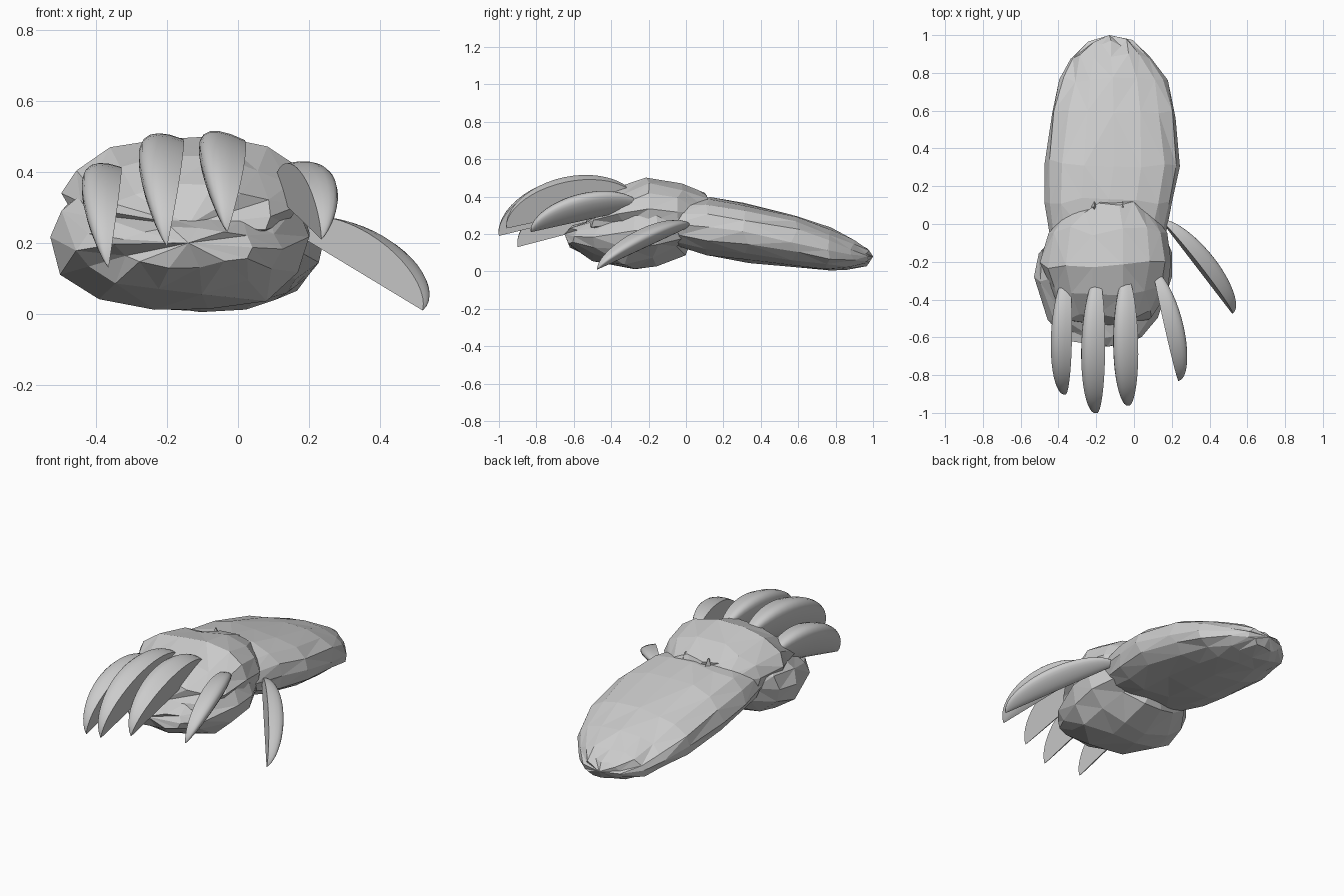
import bpy, bmesh, math, random
from mathutils import Vector

random.seed(4)
cube = bpy.data.objects.get("Cube")
if cube:
    bpy.data.objects.remove(cube)

grey = bpy.data.materials.new("plain grey")
grey.use_nodes = True
grey.diffuse_color = (0.6, 0.6, 0.6, 1)
grey.node_tree.nodes["Principled BSDF"].inputs["Base Color"].default_value = (0.6, 0.6, 0.6, 1)


def finish(bm, name):
    bmesh.ops.recalc_face_normals(bm, faces=bm.faces)
    mesh = bpy.data.meshes.new(name)
    bm.to_mesh(mesh)
    bm.free()
    mesh.materials.append(grey)
    obj = bpy.data.objects.new(name, mesh)
    bpy.context.collection.objects.link(obj)
    return obj


def bridge(bm, rings):
    n = len(rings[0])
    for a, b in zip(rings, rings[1:]):
        for i in range(n):
            j = (i + 1) % n
            bm.faces.new((a[i], a[j], b[j], b[i]))


def faceted_loft(name, sections, front, back, sides, jitter, power):
    """Sections are (y, left x, right x, bottom z, top z); ends close to points."""
    bm = bmesh.new()
    rings = []
    for y, x0, x1, z0, z1 in sections:
        ring = []
        for i in range(sides):
            a = math.tau * i / sides
            c, s = math.cos(a), math.sin(a)
            # a power below one makes the oval boxier
            c = math.copysign(abs(c) ** power, c)
            s = math.copysign(abs(s) ** power, s)
            wob = [random.uniform(-jitter, jitter) for _ in range(3)]
            ring.append(bm.verts.new((
                (x0 + x1) / 2 + c * (x1 - x0) / 2 + wob[0] * 0.5,
                y + wob[1] * 1.5,
                max(0, (z0 + z1) / 2 + s * (z1 - z0) / 2 + wob[2] * 0.5))))
        rings.append(ring)
    bridge(bm, rings)
    for ring, point in ((rings[0], front), (rings[-1], back)):
        tip = bm.verts.new(point)
        for i in range(sides):
            bm.faces.new((ring[i], ring[(i + 1) % sides], tip))
    bmesh.ops.triangulate(bm, faces=bm.faces)
    return finish(bm, name)


def claw(name, base, tip, lean, height, thickness, steps=22, arc=12):
    """Half-moon claw: one flat side standing on the chord, the other side rounded.
    A negative thickness puts the rounded side on the other hand."""
    base, tip = Vector(base), Vector(tip)
    axis = (tip - base).normalized()
    up = Vector(lean)
    up = (up - axis * up.dot(axis)).normalized()
    side = axis.cross(up)
    bm = bmesh.new()
    rings = []
    for k in range(steps + 1):
        t = 0.5 - 0.5 * math.cos(math.pi * (0.02 + 0.96 * k / steps))
        size = (4 * t * (1 - t)) ** 0.55
        ring = []
        for i in range(arc + 1):
            a = math.pi * i / arc
            # teardrop section: fuller near the ridge, sharp on the chord
            out = thickness * size * math.sin(a) ** 0.9 * (0.85 + 0.25 * math.cos(a))
            rise = height * size * (0.5 + 0.5 * math.cos(a) + 0.16 * math.sin(a))
            ring.append(bm.verts.new(base.lerp(tip, t) + side * out + up * rise))
        rings.append(ring)
    bridge(bm, rings)
    bm.faces.new(rings[0])
    bm.faces.new(rings[-1])
    obj = finish(bm, name)
    bpy.ops.object.select_all(action="DESELECT")
    obj.select_set(True)
    bpy.context.view_layer.objects.active = obj
    bpy.ops.object.shade_smooth_by_angle(angle=math.radians(40))
    return obj


# Forearm cuff, narrowing to a pinched rear end
faceted_loft("forearm", [
    (-0.05, -0.45, 0.17, 0.13, 0.38),
    (0.12, -0.47, 0.21, 0.08, 0.40),
    (0.32, -0.47, 0.25, 0.05, 0.37),
    (0.58, -0.44, 0.22, 0.02, 0.30),
    (0.76, -0.39, 0.18, 0.01, 0.23),
    (0.88, -0.34, 0.09, 0.01, 0.17),
    (0.96, -0.24, -0.01, 0.03, 0.12),
], (-0.12, -0.12, 0.26), (-0.13, 1.0, 0.08), 16, 0.015, 0.88)

# Back of the hand, sloping down in front of the knuckles
faceted_loft("hand_back", [
    (-0.48, -0.37, 0.10, 0.20, 0.36),
    (-0.35, -0.45, 0.17, 0.18, 0.44),
    (-0.22, -0.49, 0.20, 0.16, 0.505),
    (-0.04, -0.46, 0.18, 0.16, 0.47),
    (0.09, -0.34, 0.08, 0.20, 0.415),
], (-0.14, -0.54, 0.25), (-0.14, 0.13, 0.35), 14, 0.02, 0.95)

# Rounded palm pad underneath
faceted_loft("palm", [
    (-0.60, -0.34, 0.04, 0.13, 0.25),
    (-0.50, -0.45, 0.13, 0.06, 0.29),
    (-0.30, -0.53, 0.21, 0.00, 0.42),
    (-0.16, -0.51, 0.21, 0.02, 0.43),
    (-0.02, -0.42, 0.15, 0.09, 0.40),
], (-0.14, -0.65, 0.20), (-0.12, 0.06, 0.24), 14, 0.02, 1.0)

# Four finger claws and the thumb claw
claw("little_claw", (-0.35, -0.25, 0.30), (-0.365, -0.90, 0.13), (0.15, 0.2, 1), 0.19, 0.12)
claw("ring_claw", (-0.19, -0.26, 0.37), (-0.20, -1.0, 0.19), (0.2, 0.2, 1), 0.205, 0.135)
claw("middle_claw", (-0.04, -0.26, 0.38), (-0.03, -0.96, 0.23), (0.3, 0.2, 1), 0.185, 0.14)
claw("index_claw", (0.10, -0.24, 0.34), (0.235, -0.83, 0.21), (-0.1, 0.2, 1), 0.14, -0.11)
claw("thumb_claw", (0.14, 0.02, 0.24), (0.52, -0.475, 0.01), (0.34, -0.17, 0.8), 0.11, -0.10)

# Small raised creases at the wrist
for x in (-0.21, -0.06):
    bm = bmesh.new()
    bmesh.ops.create_cone(bm, cap_ends=True, segments=4, radius1=0.04, radius2=0.005, depth=0.05)
    for v in bm.verts:
        v.co = Vector((x + v.co.x * 0.5, 0.09 + v.co.y, 0.40 + v.co.z))
    finish(bm, "wrist_crease")
